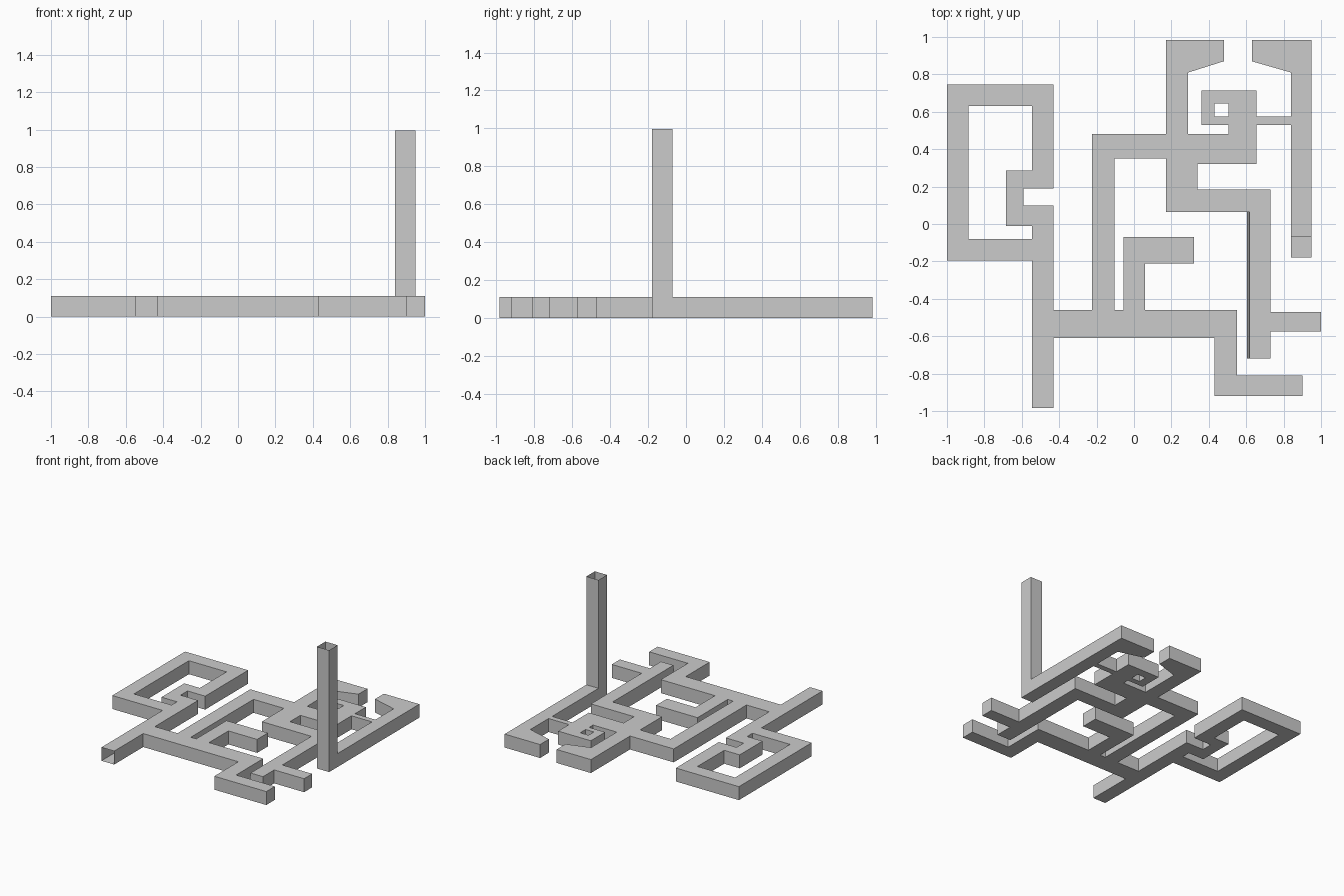
import bpy, bmesh

if "Cube" in bpy.data.objects:
    bpy.data.objects.remove(bpy.data.objects["Cube"])

H = 0.11  # passage height


def passage(name, outline, holes=(), open_sides=(), z0=0.0, z1=H,
            floor=True, roof=True, lean=None):
    """Hollow sheet passage. Outline runs clockwise, holes anticlockwise.
    open_sides lists outline edges (by first corner) left without a wall."""
    bm = bmesh.new()
    rings = []
    for loop in [outline, *holes]:
        low = [bm.verts.new((x, y, z0)) for x, y in loop]
        high = [bm.verts.new((x, y, z1)) for x, y in loop]
        rings.append((low, high))
    for level, wanted, nz in ((0, floor, -1), (1, roof, 1)):
        if wanted:
            edges = []
            for ring in rings:
                vs = ring[level]
                edges += [bm.edges.new((vs[i - 1], vs[i])) for i in range(len(vs))]
            made = bmesh.ops.triangle_fill(bm, edges=edges, use_beauty=True,
                                           normal=(0, 0, nz))
            for f in made["geom"]:
                if isinstance(f, bmesh.types.BMFace):
                    f.normal_update()
                    if f.normal.z * nz < 0:
                        f.normal_flip()
    for r, (low, high) in enumerate(rings):
        n = len(low)
        for i in range(n):
            if r == 0 and outline[i] in open_sides:
                continue
            j = (i + 1) % n
            bm.faces.new((low[i], high[i], high[j], low[j]))
    if lean:  # tilt the wall standing on one x line
        at, bottom, top = lean
        for low, high in rings:
            for a, b in zip(low, high):
                if abs(a.co.x - at) < 1e-4:
                    a.co.x, b.co.x = bottom, top
    mesh = bpy.data.meshes.new(name)
    bm.to_mesh(mesh)
    bm.free()
    ob = bpy.data.objects.new(name, mesh)
    bpy.context.collection.objects.link(ob)
    return ob


# West loop with its open-ended tail
passage("west_loop",
        [(-1, .745), (-.43, .745), (-.43, .19), (-.59, .19), (-.59, .1), (-.43, .1),
         (-.43, -.46), (-.43, -.61), (-.43, -.985), (-.545, -.985),
         (-.545, -.195), (-1, -.195)],
        holes=[[(-.885, .63), (-.885, -.08), (-.545, -.08), (-.545, -.01),
                (-.685, -.01), (-.685, .285), (-.545, .285), (-.545, .63)]],
        open_sides=[(-.43, -.46), (-.43, -.985)])

# South corridor with its hooked branches
passage("south_corridor",
        [(-.43, -.46), (-.225, -.46), (-.225, .48), (.17, .48), (.17, .35),
         (-.105, .35), (-.105, -.46), (-.055, -.46), (-.055, -.07), (.32, -.07),
         (.32, -.21), (.06, -.21), (.06, -.46), (.55, -.46), (.55, -.81),
         (.9, -.81), (.9, -.92), (.43, -.92), (.43, -.61), (-.43, -.61)],
        open_sides=[(.17, .48), (-.43, -.61)])

# Central corridor: tapered head, small square spiral, leaning lower wall
passage("central_corridor",
        [(.17, .985), (.48, .985), (.48, .87), (.29, .81), (.29, .48), (.505, .48),
         (.505, .53), (.36, .53), (.36, .715), (.655, .715), (.655, .575), (.84, .575),
         (.84, .53), (.655, .53), (.655, .32), (.34, .32), (.34, .185), (.73, .185),
         (.73, -.47), (1, -.47), (1, -.575), (.73, -.575), (.73, -.72), (.61, -.72),
         (.61, .065), (.17, .065), (.17, .35), (.17, .48)],
        holes=[[(.43, .575), (.505, .575), (.505, .645), (.43, .645)]],
        open_sides=[(.84, .575), (.17, .35)],
        lean=(.61, .605, .618))

# East corridor with matching tapered head
passage("east_corridor",
        [(.63, .985), (.95, .985), (.95, -.07), (.84, -.07), (.84, .53),
         (.84, .575), (.84, .81), (.63, .87)],
        open_sides=[(.95, -.07), (.84, .53)])

# Open-topped chimney at the end of the east corridor
square = [(.84, -.07), (.95, -.07), (.95, -.18), (.84, -.18)]
passage("chimney_base", square, open_sides=[(.84, -.07)], roof=False)
passage("chimney_shaft", square, z0=H, z1=.995, floor=False, roof=False)
